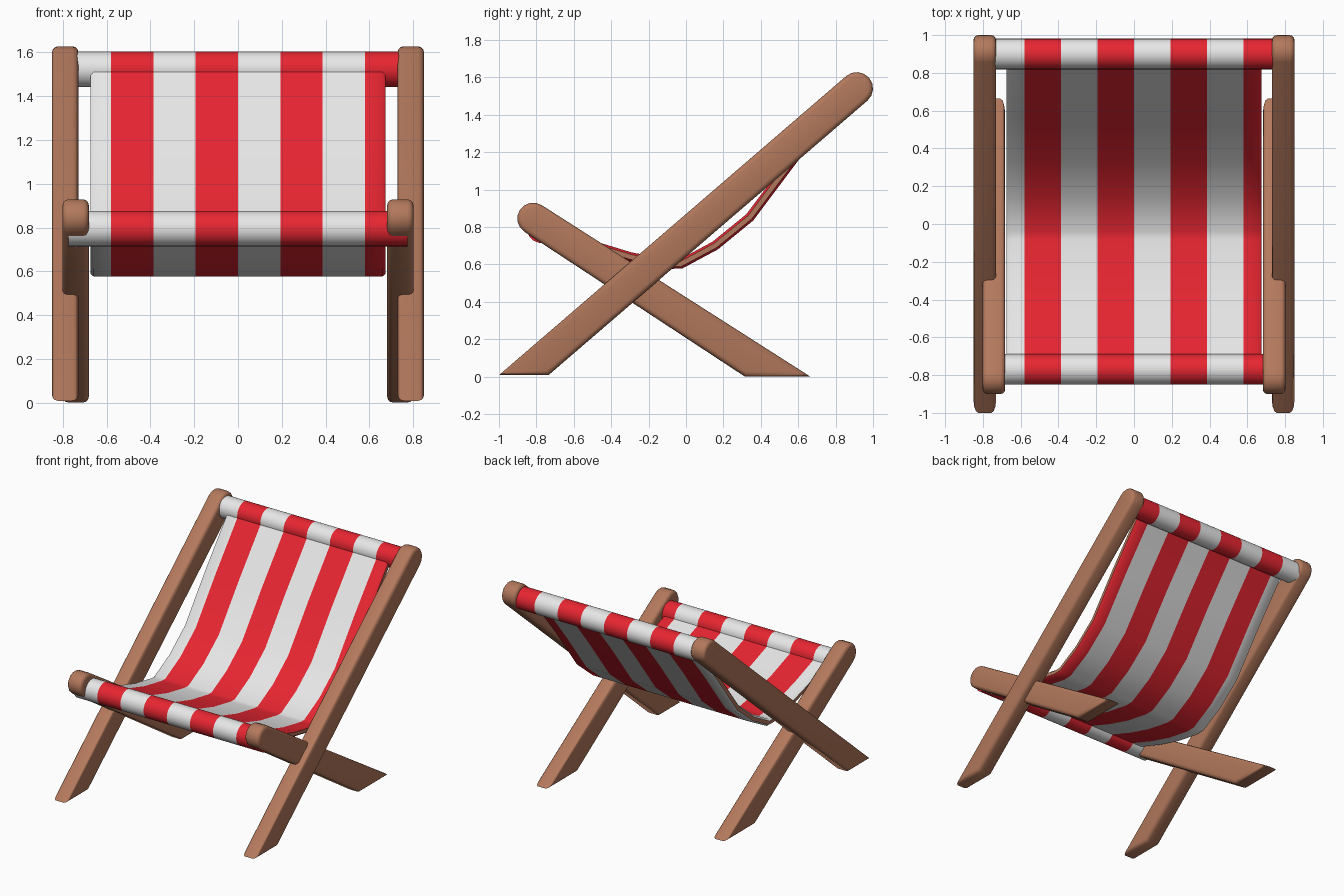
import bpy, bmesh, math
from mathutils import Vector

if "Cube" in bpy.data.objects:
    bpy.data.objects.remove(bpy.data.objects["Cube"])


def material(name, rgb):
    m = bpy.data.materials.new(name)
    m.diffuse_color = (*rgb, 1)
    m.use_nodes = True
    m.node_tree.nodes["Principled BSDF"].inputs["Base Color"].default_value = m.diffuse_color
    return m


WOOD = material("brown wood", (0.45, 0.19, 0.107))
WHITE = material("white cloth", (0.80, 0.80, 0.80))
RED = material("red cloth", (0.80, 0.019, 0.031))
STRIPE = 0.1935


def finish(bm, name, mats, angle=40):
    bmesh.ops.recalc_face_normals(bm, faces=bm.faces)
    me = bpy.data.meshes.new(name)
    bm.to_mesh(me)
    bm.free()
    ob = bpy.data.objects.new(name, me)
    bpy.context.collection.objects.link(ob)
    for m in mats:
        me.materials.append(m)
    bpy.ops.object.select_all(action='DESELECT')
    ob.select_set(True)
    bpy.context.view_layer.objects.active = ob
    bpy.ops.object.shade_smooth_by_angle(angle=math.radians(angle))
    return ob


def leg(name, ya, yb, z0, cy, cz, r, xc, width=0.12):
    """Slanted plank: flat foot from ya to yb, rounded end at (cy, cz)."""
    a = math.atan2(cz - z0, cy - (ya + yb) / 2)
    arc = [a - math.pi / 2 + math.pi * i / 8 for i in range(9)]
    prof = [(yb, z0)] + [(cy + r * math.cos(t), cz + r * math.sin(t)) for t in arc] + [(ya, z0)]
    bm = bmesh.new()
    f = bm.faces.new([bm.verts.new((xc - width / 2, y, z)) for y, z in prof])
    ext = bmesh.ops.extrude_face_region(bm, geom=[f])
    bmesh.ops.translate(bm, vec=(width, 0, 0),
                        verts=[v for v in ext['geom'] if isinstance(v, bmesh.types.BMVert)])
    bmesh.ops.recalc_face_normals(bm, faces=bm.faces)
    rim = [e for e in bm.edges if abs(e.verts[0].co.x - e.verts[1].co.x) < 1e-5]
    bmesh.ops.bevel(bm, geom=rim, offset=0.026, segments=3, profile=0.5, affect='EDGES')
    finish(bm, name, [WOOD])


def stations(half):
    """Positions across the width, cut at every stripe boundary."""
    return [-half] + [i * STRIPE for i in range(-3, 4)] + [half]


def striped(name, rings, quad_caps):
    """Loft rings [(x, [(y, z)...])...] along x and colour by stripe."""
    bm = bmesh.new()
    rows = [[bm.verts.new((x, y, z)) for y, z in ring] for x, ring in rings]
    n = len(rows[0])
    for a, b in zip(rows, rows[1:]):
        for i in range(n):
            f = bm.faces.new((a[i], a[(i + 1) % n], b[(i + 1) % n], b[i]))
            f.material_index = math.floor(f.calc_center_median().x / STRIPE) % 2
    for k, row in ((0, rows[0]), (1, rows[-1])):
        if quad_caps:        # wood-coloured side edges
            for i in range(n // 2 - 1):
                bm.faces.new((row[i], row[i + 1], row[n - 2 - i], row[n - 1 - i])).material_index = 2
        else:
            bm.faces.new(row).material_index = k
    finish(bm, name, [WHITE, RED, WOOD], 50)


# Crossed legs, mirrored left and right
for s, side in ((-1, "left"), (1, "right")):
    leg("long_leg_" + side, -1.0, -0.735, 0.008, 0.913, 1.541, 0.087, s * 0.79)
    leg("short_leg_" + side, 0.315, 0.665, 0.0, -0.817, 0.845, 0.085, s * 0.742)

# Cloth-wrapped crossbars
for name, cy, cz in (("top_bar", 0.90, 1.523), ("front_bar", -0.77, 0.795)):
    ring = [(cy + 0.081 * math.cos(t * math.tau / 32), cz + 0.081 * math.sin(t * math.tau / 32))
            for t in range(32)]
    striped(name, [(x, ring) for x in stations(0.775)], False)

# Sagging sling seat with softened side edges
low = [Vector(p) for p in ((0.86, 1.48), (0.6, 1.155), (0.36, 0.835), (0.17, 0.68), (-0.02, 0.578),
                           (-0.09, 0.576), (-0.3, 0.615), (-0.5, 0.675), (-0.76, 0.77))]
nor = []
for i in range(len(low)):
    d = (low[max(i - 1, 0)] - low[min(i + 1, len(low) - 1)]).normalized()
    nor.append(Vector((-d.y, d.x)))


def sling_ring(inset):
    under = [p + n * inset for p, n in zip(low, nor)]
    over = [p + n * (0.05 - inset) for p, n in zip(low, nor)]
    return [tuple(p) for p in under + over[::-1]]


xs = stations(0.66)
rings = [(-0.675, sling_ring(0.012)), *[(x, sling_ring(0)) for x in xs], (0.675, sling_ring(0.012))]
striped("sling_seat", rings, True)
